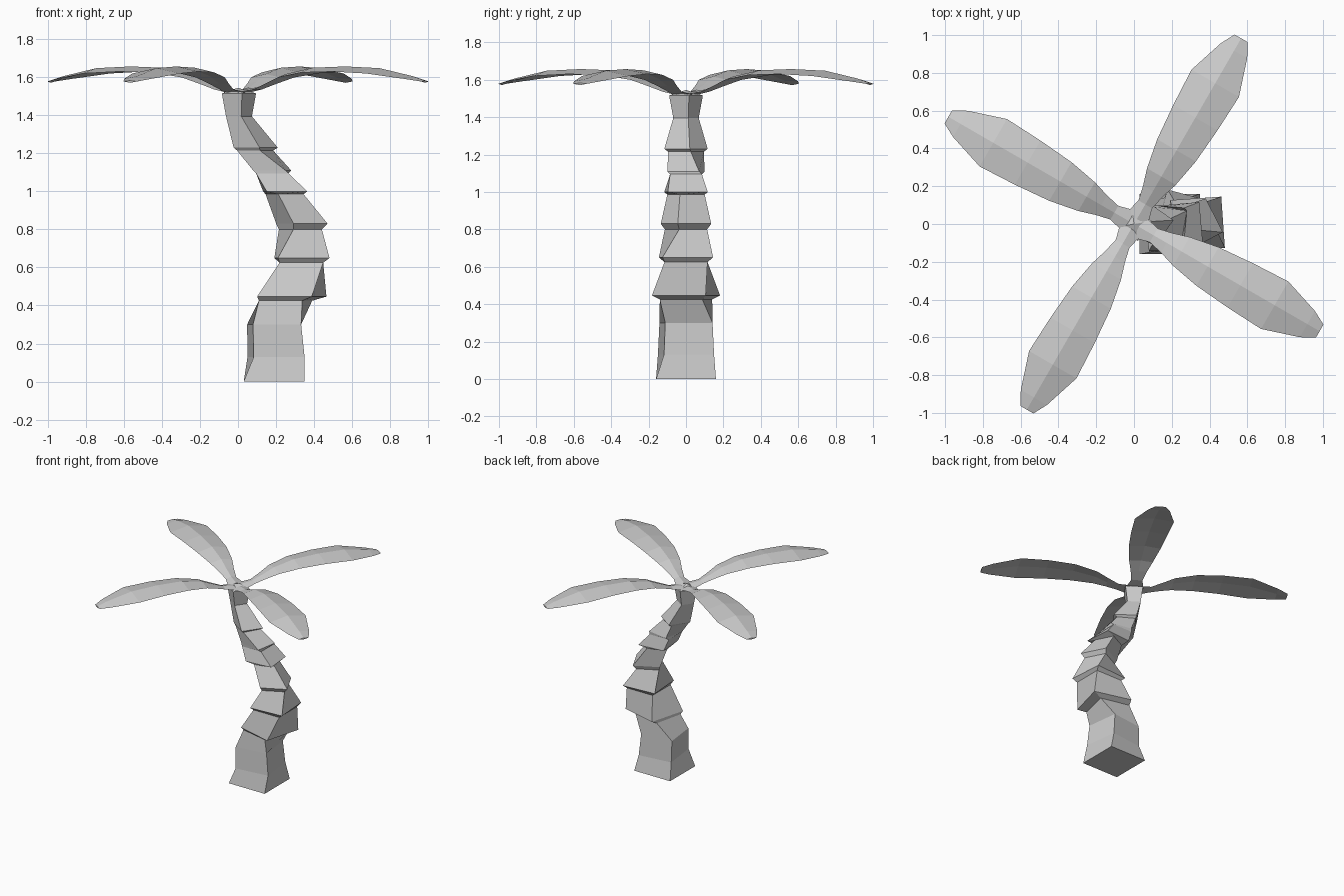
import bpy
from math import sin, cos, radians

if "Cube" in bpy.data.objects:
    bpy.data.objects.remove(bpy.data.objects["Cube"])


def make_object(name, verts, faces):
    mesh = bpy.data.meshes.new(name)
    mesh.from_pydata(verts, [], faces)
    mesh.update()
    ob = bpy.data.objects.new(name, mesh)
    bpy.context.collection.objects.link(ob)
    return ob


# Trunk: stacked twisted square rings (height, centre x, half extent, turn)
rings = [
    (0.00, 0.19, 0.16, -45), (0.13, 0.20, 0.15, -38), (0.30, 0.19, 0.142, -38),
    (0.425, 0.25, 0.14, 32 - 90), (0.447, 0.283, 0.182, 30 - 90),
    (0.625, 0.333, 0.115, -45), (0.65, 0.336, 0.145, -41),
    (0.80, 0.328, 0.113, -18), (0.83, 0.336, 0.135, -18),
    (0.985, 0.245, 0.10, -18), (1.00, 0.248, 0.116, -40),
    (1.095, 0.18, 0.085, -45), (1.11, 0.18, 0.10, 35 - 90),
    (1.215, 0.09, 0.095, -75), (1.23, 0.093, 0.116, -80),
    (1.395, 0.005, 0.068, -80), (1.515, 0.005, 0.09, -80),
]
verts, faces = [], []
for z, cx, half, turn in rings:
    t = radians(turn)
    r = half / max(abs(cos(t)), abs(sin(t)))
    verts += [(cx + r * cos(t + radians(90 * k)), r * sin(t + radians(90 * k)), z)
              for k in range(4)]
for i in range(len(rings) - 1):
    for k in range(4):
        a, b = 4 * i + k, 4 * i + (k + 1) % 4
        faces.append((a, b, b + 4, a + 4))
faces.append((3, 2, 1, 0))
# Low pointed crown on top
top = 4 * (len(rings) - 1)
verts.append((0, 0, 1.545))
faces += [(top + k, top + (k + 1) % 4, len(verts) - 1) for k in range(4)]
make_object("trunk", verts, faces)

# Leaf stations: distance, half width, ridge height, edge drop
leaf = [
    (0.03, 0.065, 1.535, 0.015), (0.12, 0.042, 1.548, 0.012),
    (0.20, 0.06, 1.578, 0.012), (0.29, 0.088, 1.617, 0.018),
    (0.45, 0.118, 1.65, 0.025), (0.65, 0.135, 1.657, 0.027),
    (0.86, 0.145, 1.648, 0.028), (1.06, 0.08, 1.606, 0.015),
    (1.135, 0.04, 1.583, 0.005),
]


def add_leaf(name, angle):
    c, s = cos(angle), sin(angle)
    verts, faces = [], []
    for d, w, z, drop in leaf:
        # left edge, ridge, right edge, underside middle
        for off, h in ((w, z - drop), (0, z), (-w, z - drop), (0, z - 0.012)):
            verts.append((d * c - off * s, d * s + off * c, h))
    for i in range(len(leaf) - 1):
        for k in range(4):
            a, b = 4 * i + k, 4 * i + (k + 1) % 4
            faces.append((b, a, a + 4, b + 4))
    n = len(verts)
    faces += [(0, 1, 2, 3), (n - 1, n - 2, n - 3, n - 4)]
    ob = make_object(name, verts, faces)
    # Consistent outward normals
    import bmesh
    bm = bmesh.new()
    bm.from_mesh(ob.data)
    bmesh.ops.recalc_face_normals(bm, faces=bm.faces)
    bm.to_mesh(ob.data)
    bm.free()


# Four palm leaves
for k in range(4):
    add_leaf(f"palm_leaf_{k + 1}", radians(60 + 90 * k))
